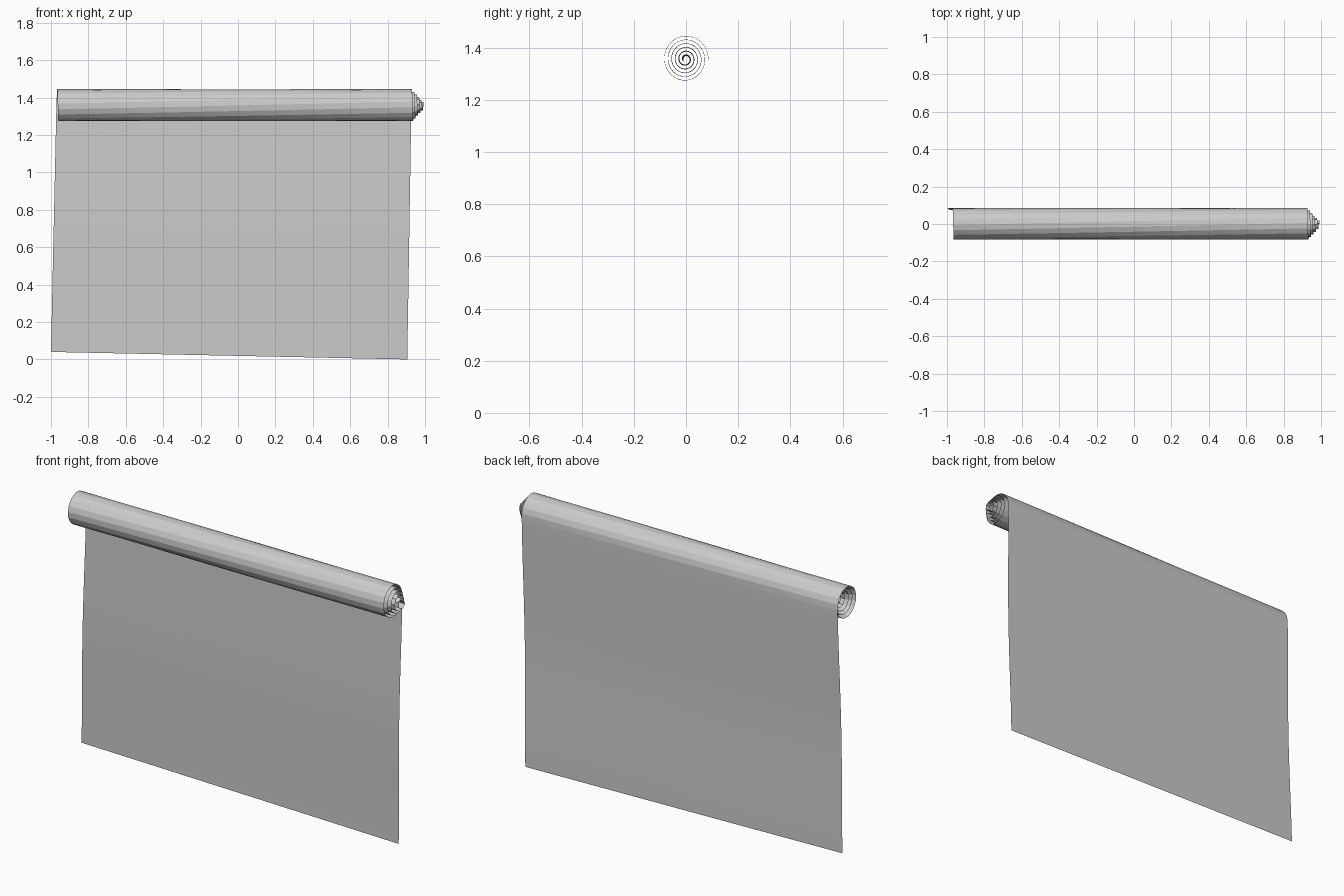
import bpy
import bmesh
import math

if "Cube" in bpy.data.objects:
    bpy.data.objects.remove(bpy.data.objects["Cube"], do_unlink=True)

# Sheet and roll dimensions
WIDTH, TILT = 1.905, 0.021
ROLL_Y, ROLL_Z = -0.002, 1.356
OUTER, INNER, PITCH = 0.088, 0.012, 0.0135
STRETCH = 1.05
K = PITCH / math.tau
WOUND = (OUTER ** 2 - INNER ** 2) / (2 * K)
LENGTH = ROLL_Z + WOUND - TILT * WIDTH
ROWS, COLS = 106, 34


def wrap(u, s):
    """Bend a point of the slightly skewed flat sheet onto the hanging roll."""
    run = s + TILT * (WIDTH - u)
    x = -1 + u + 0.022 * min(s / ROLL_Z, 1)
    x += 0.008 * (1 - u / WIDTH) * min(s / ROLL_Z, 1)
    if run < ROLL_Z:
        bow = 0.011 * math.sin(math.pi * run / ROLL_Z) ** 2
        return x, ROLL_Y + OUTER - bow, run
    # Archimedean spiral, the inner turns slipping out sideways
    r = math.sqrt(max(OUTER ** 2 - 2 * K * (run - ROLL_Z), INNER ** 2 / 4))
    a = (OUTER - r) / K
    x += 0.072 * (OUTER - r) / (OUTER - INNER)
    return x, ROLL_Y + r * math.cos(a), ROLL_Z + STRETCH * r * math.sin(a)


# Rolled sheet as one continuous triangulated surface
bm = bmesh.new()
grid = [[bm.verts.new(wrap(WIDTH * i / COLS, LENGTH * j / ROWS))
         for i in range(COLS + 1)] for j in range(ROWS + 1)]
for low, high in zip(grid, grid[1:]):
    for i in range(COLS):
        bm.faces.new((low[i], low[i + 1], high[i + 1]))
        bm.faces.new((low[i], high[i + 1], high[i]))
mesh = bpy.data.meshes.new("rolled_sheet")
bm.to_mesh(mesh)
bm.free()
sheet = bpy.data.objects.new("rolled_sheet", mesh)
bpy.context.collection.objects.link(sheet)

# Plain grey material
grey = bpy.data.materials.new("plain_grey")
grey.use_nodes = True
colour = (0.6, 0.6, 0.6, 1)
grey.diffuse_color = colour
grey.node_tree.nodes["Principled BSDF"].inputs["Base Color"].default_value = colour
mesh.materials.append(grey)
